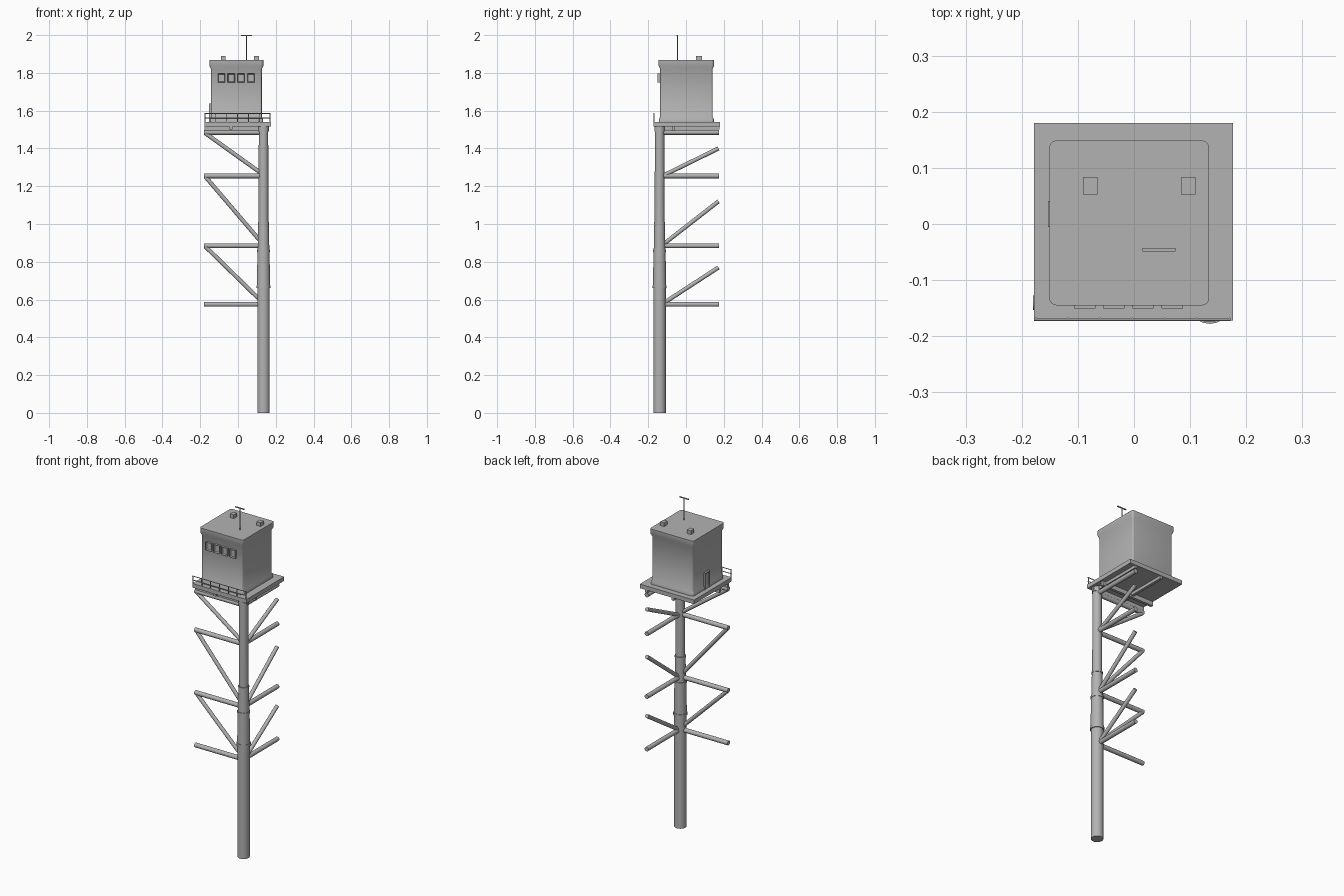
import bpy, bmesh, math
from mathutils import Vector, Matrix

cube = bpy.data.objects.get("Cube")
if cube:
    bpy.data.objects.remove(cube, do_unlink=True)

grey = bpy.data.materials.new("plain grey")
grey.use_nodes = True
grey.diffuse_color = (0.45, 0.45, 0.45, 1)
grey.node_tree.nodes["Principled BSDF"].inputs["Base Color"].default_value = (0.45, 0.45, 0.45, 1)


def finish(name, bm, smooth=False):
    bmesh.ops.recalc_face_normals(bm, faces=bm.faces)
    mesh = bpy.data.meshes.new(name)
    for f in bm.faces:
        f.smooth = smooth
    bm.to_mesh(mesh)
    bm.free()
    if smooth:
        mesh.set_sharp_from_angle(angle=math.radians(35))
    mesh.materials.append(grey)
    obj = bpy.data.objects.new(name, mesh)
    bpy.context.collection.objects.link(obj)
    return obj


def box(name, lo, hi):
    lo, hi = Vector(lo), Vector(hi)
    bm = bmesh.new()
    bmesh.ops.create_cube(bm, size=1, matrix=Matrix.Translation((lo + hi) / 2)
                          @ Matrix.Diagonal((hi - lo).to_4d()))
    return finish(name, bm)


def tube(name, start, end, radius, sides=12):
    a, b = Vector(start), Vector(end)
    turn = (b - a).to_track_quat('Z', 'Y').to_matrix().to_4x4()
    bm = bmesh.new()
    bmesh.ops.create_cone(bm, cap_ends=True, segments=sides, radius1=radius, radius2=radius,
                          depth=(b - a).length, matrix=Matrix.Translation((a + b) / 2) @ turn)
    return finish(name, bm, True)


def loft(name, rings, smooth=True):
    bm = bmesh.new()
    loops = [[bm.verts.new(p) for p in ring] for ring in rings]
    for low, high in zip(loops, loops[1:]):
        for i in range(len(low)):
            j = (i + 1) % len(low)
            bm.faces.new((low[i], low[j], high[j], high[i]))
    bm.faces.new(loops[0])
    bm.faces.new(loops[-1])
    return finish(name, bm, smooth)


def circle(x, y, z, r, n=20):
    return [(x + r * math.cos(math.tau * i / n), y + r * math.sin(math.tau * i / n), z) for i in range(n)]


def rounded_rect(x, y, z, half_x, half_y, r, steps=4):
    pts = []
    for corner, (sx, sy) in enumerate(((1, 1), (-1, 1), (-1, -1), (1, -1))):
        for i in range(steps + 1):
            a = math.pi / 2 * (corner + i / steps)
            pts.append((x + sx * (half_x - r) + r * math.cos(a),
                        y + sy * (half_y - r) + r * math.sin(a), z))
    return pts


# Corner column with collars and a tapering sleeve
CX, CY = 0.135, -0.14
column = [(0, .033), (.66, .033), (.66, .038), (.675, .038), (.675, .035), (.85, .032),
          (.85, .035), (.862, .035), (.862, .031), (1.0, .028), (1.0, .03), (1.01, .03),
          (1.01, .026), (1.49, .025), (1.49, .028), (1.517, .028)]
loft("column", [circle(CX, CY, z, r) for z, r in column])

# Horizontal and diagonal braces on the two faces that meet at the column
levels = [1.485, 1.255, 0.885, 0.575]
for i, z in enumerate(levels):
    tube(f"front_beam_{i}", (CX, CY, z), (-0.18, CY, z), 0.013)
    tube(f"side_beam_{i}", (CX, CY, z), (CX, 0.175, z), 0.013)
for i, (high, low) in enumerate(zip(levels, levels[1:])):
    tube(f"front_diagonal_{i}", (CX, CY, low + 0.005), (-0.172, CY, high - 0.005), 0.011)
for i, (z, rise) in enumerate(zip(levels[1:], (0.15, 0.24, 0.2))):
    tube(f"side_diagonal_{i}", (CX, CY, z - 0.008), (CX, 0.172, z + rise - 0.005), 0.011)

# Platform with joists underneath
box("platform", (-0.178, -0.172, 1.517), (0.176, 0.18, 1.541))
for i, x in enumerate((0.135, -0.037)):
    box(f"long_joist_{i}", (x - 0.008, -0.165, 1.5), (x + 0.008, 0.177, 1.518))
for i, y in enumerate((-0.14, -0.065)):
    box(f"cross_joist_{i}", (-0.178, y - 0.008, 1.492), (0.165, y + 0.008, 1.518))

# Front railing
for i, z in enumerate((1.562, 1.585)):
    tube(f"rail_{i}", (-0.178, -0.171, z), (0.172, -0.171, z), 0.0025, 6)
for i in range(7):
    x = -0.175 + i * 0.345 / 6
    tube(f"rail_post_{i}", (x, -0.169, 1.541), (x, -0.169, 1.587), 0.0025, 6)

# Cabin with a base skirt and a flared cornice
profile = [(1.541, -.002), (1.556, -.002), (1.566, -.008), (1.822, -.008), (1.838, 0), (1.868, 0)]
loft("cabin", [rounded_rect(-0.0085, 0.002, z, 0.1425 + d, 0.147 + d, 0.013 + d / 2)
               for z, d in profile])

# Row of framed front windows
for i in range(4):
    x = -0.088 + i * 0.052
    bm = bmesh.new()
    bmesh.ops.create_cube(bm, size=1, matrix=Matrix.Translation((x, -0.143, 1.773))
                          @ Matrix.Diagonal((0.038, 0.015, 0.046, 1)))
    front = [f for f in bm.faces if f.normal.y < -0.9]
    bmesh.ops.inset_region(bm, faces=front, thickness=0.005)
    bmesh.ops.translate(bm, verts=front[0].verts, vec=(0, 0.009, 0))
    finish(f"window_{i}", bm)

# Door on the right wall, with a raised frame
box("door", (-0.148, 0.0, 1.541), (-0.14, 0.036, 1.632))
for i, y in enumerate((-0.005, 0.036)):
    box(f"door_jamb_{i}", (-0.153, y, 1.541), (-0.14, y + 0.005, 1.638))
box("door_lintel", (-0.153, 0.0, 1.632), (-0.14, 0.036, 1.638))

# Roof vents and antenna
for i, x in enumerate((-0.078, 0.097)):
    box(f"roof_vent_{i}", (x - 0.013, 0.053, 1.867), (x + 0.013, 0.084, 1.89))
tube("antenna_mast", (0.044, -0.046, 1.867), (0.044, -0.046, 1.998), 0.0025, 8)
box("antenna_bar", (0.015, -0.049, 1.995), (0.074, -0.043, 2.0))
